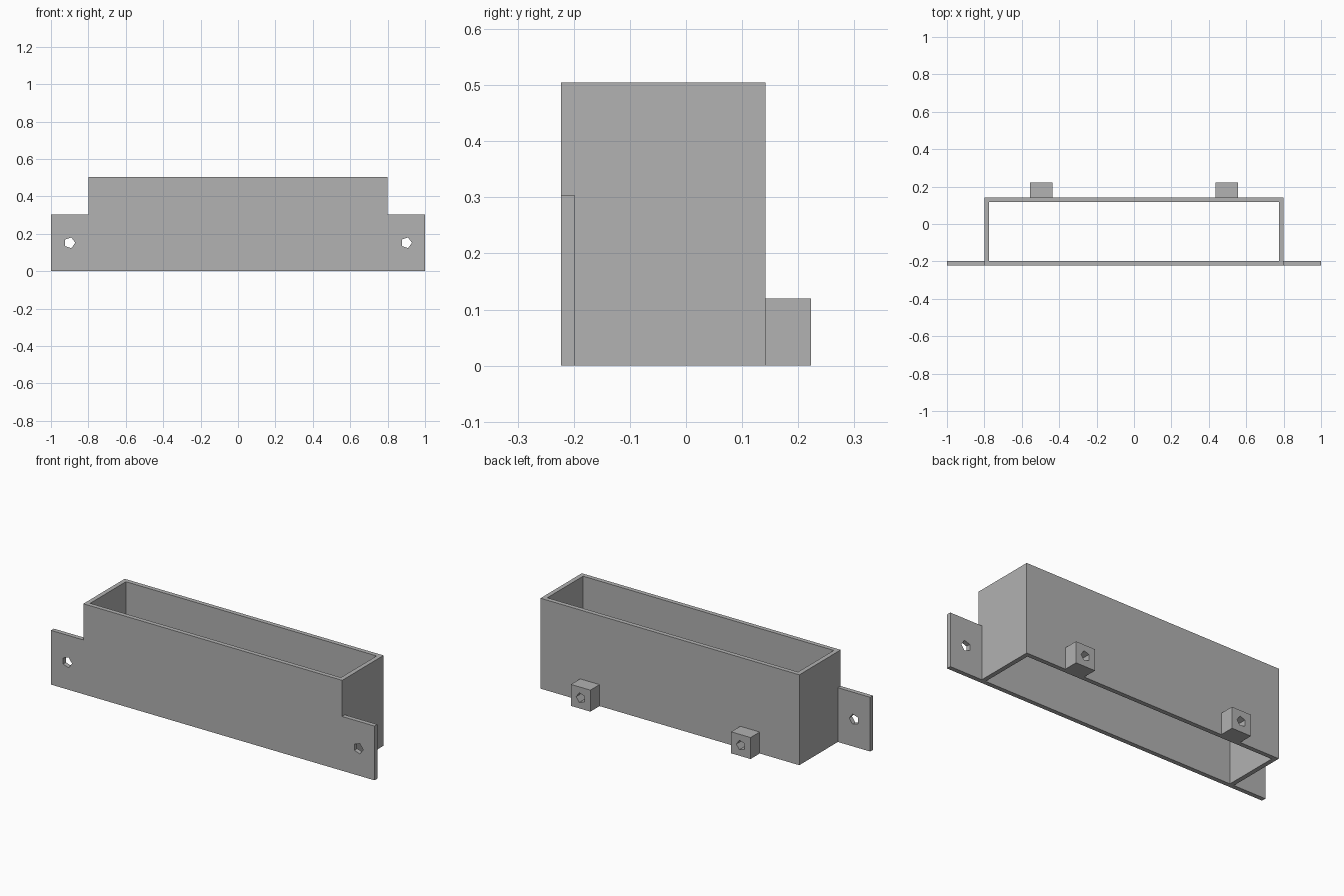
import bpy, bmesh, math
from mathutils import Vector

cube = bpy.data.objects.get("Cube")
if cube:
    bpy.data.objects.remove(cube, do_unlink=True)

GREY = (0.445, 0.445, 0.445, 1)
mat = bpy.data.materials.new("plain grey")
mat.use_nodes = True
mat.diffuse_color = GREY
mat.node_tree.nodes["Principled BSDF"].inputs["Base Color"].default_value = GREY

# Main dimensions
HALF_BOX, HALF_PLATE = 0.8, 1.0
FRONT, BACK, LUG_BACK = -0.223, 0.142, 0.223
WALL = 0.025
TOP, EAR_TOP = 0.505, 0.303
LUG, LUG_X = 0.12, 0.495


def pentagon(u, v, r):
    """Five-sided bolt hole outline with one corner towards +x."""
    return [(u + r * math.cos(math.tau * i / 5), v + r * math.sin(math.tau * i / 5))
            for i in range(5)]


def extruded(name, loops, place, direction):
    """Fill an outline (first loop) with holes (other loops) and extrude it."""
    bm = bmesh.new()
    for loop in loops:
        verts = [bm.verts.new(place(u, v)) for u, v in loop]
        for a, b in zip(verts, verts[1:] + verts[:1]):
            bm.edges.new((a, b))
    bmesh.ops.triangle_fill(bm, use_beauty=True, edges=bm.edges[:],
                            normal=Vector(direction).normalized())
    result = bmesh.ops.extrude_face_region(bm, geom=bm.faces[:], use_keep_orig=True)
    moved = [g for g in result["geom"] if isinstance(g, bmesh.types.BMVert)]
    bmesh.ops.translate(bm, verts=moved, vec=direction)
    bmesh.ops.recalc_face_normals(bm, faces=bm.faces[:])
    mesh = bpy.data.meshes.new(name)
    bm.to_mesh(mesh)
    bm.free()
    mesh.materials.append(mat)
    obj = bpy.data.objects.new(name, mesh)
    bpy.context.collection.objects.link(obj)
    return obj


# Front panel with a drilled mounting ear on each side
right_half = [(HALF_PLATE, 0), (HALF_PLATE, EAR_TOP), (HALF_BOX, EAR_TOP), (HALF_BOX, TOP)]
panel = right_half + [(-x, z) for x, z in reversed(right_half)]
ear_holes = [pentagon(side * 0.9, 0.152, 0.03) for side in (-1, 1)]
extruded("front_panel", [panel] + ear_holes,
         lambda x, z: (x, FRONT, z), (0, WALL, 0))

# Side and back walls as one U, open at top and bottom
inner = HALF_BOX - WALL
half_u = [(HALF_BOX, BACK), (HALF_BOX, FRONT + WALL),
          (inner, FRONT + WALL), (inner, BACK - WALL)]
u_shape = half_u + [(-x, y) for x, y in reversed(half_u)]
extruded("side_and_back_walls", [u_shape], lambda x, y: (x, y, 0), (0, 0, TOP))

# Drilled lugs low on the back wall
for side, label in ((-1, "right"), (1, "left")):
    cx, h = side * LUG_X, LUG / 2
    square = [(cx - h, 0), (cx + h, 0), (cx + h, LUG), (cx - h, LUG)]
    extruded(label + "_back_lug", [square, pentagon(cx, h, 0.028)],
             lambda x, z: (x, BACK, z), (0, LUG_BACK - BACK, 0))
